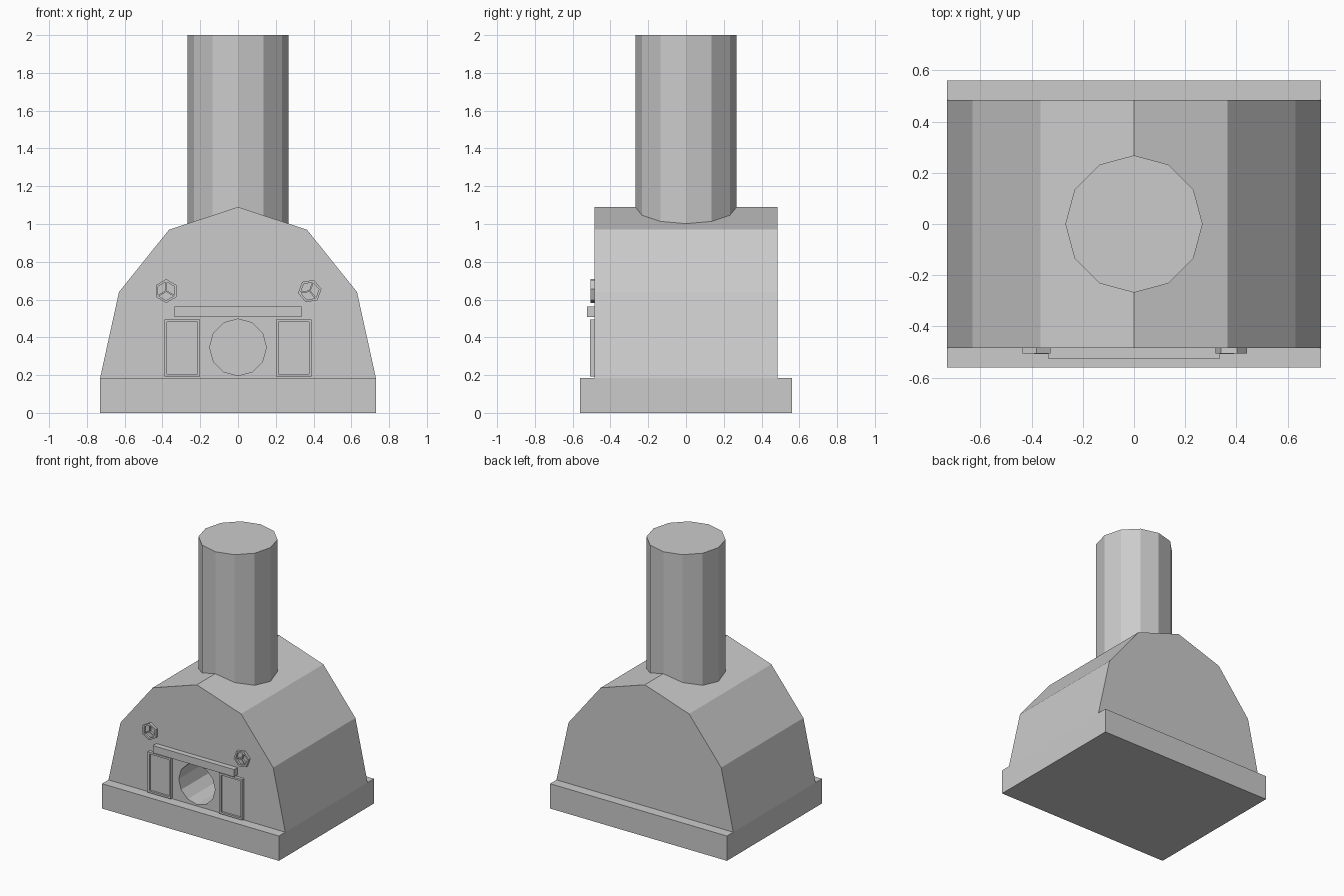
import bpy, bmesh, math
from mathutils import Matrix, Vector

cube = bpy.data.objects.get("Cube")
if cube:
    bpy.data.objects.remove(cube)

grey = bpy.data.materials.new("plain grey")
grey.use_nodes = True
grey.diffuse_color = (0.6, 0.6, 0.6, 1)
grey.node_tree.nodes["Principled BSDF"].inputs["Base Color"].default_value = (0.6, 0.6, 0.6, 1)

FRONT = -0.485


def finish(name, bm):
    bmesh.ops.recalc_face_normals(bm, faces=bm.faces)
    mesh = bpy.data.meshes.new(name)
    bm.to_mesh(mesh)
    bm.free()
    mesh.materials.append(grey)
    obj = bpy.data.objects.new(name, mesh)
    bpy.context.collection.objects.link(obj)
    return obj


def extrude_profile(name, points, y0, y1):
    """Solid made from an outline in the XZ plane."""
    bm = bmesh.new()
    face = bm.faces.new([bm.verts.new((x, y0, z)) for x, z in points])
    out = bmesh.ops.extrude_face_region(bm, geom=[face])
    verts = [v for v in out["geom"] if isinstance(v, bmesh.types.BMVert)]
    bmesh.ops.translate(bm, verts=verts, vec=(0, y1 - y0, 0))
    return finish(name, bm)


def box(name, x0, x1, y0, y1, z0, z1):
    return extrude_profile(name, [(x0, z0), (x1, z0), (x1, z1), (x0, z1)], y0, y1)


def ring_points(x, z, radius, sides, turn=0):
    return [(x + radius * math.cos(turn + i * math.tau / sides),
             z + radius * math.sin(turn + i * math.tau / sides)) for i in range(sides)]


def recess(obj, inset, depth):
    """Sink a panel into the front face."""
    bm = bmesh.new()
    bm.from_mesh(obj.data)
    face = min(bm.faces, key=lambda f: f.calc_center_median().y)
    bmesh.ops.inset_region(bm, faces=[face], thickness=inset, use_even_offset=True)
    walls = bmesh.ops.extrude_discrete_faces(bm, faces=[face])
    panel = walls["faces"][0]
    bmesh.ops.translate(bm, verts=panel.verts, vec=(0, depth, 0))
    bm.to_mesh(obj.data)
    bm.free()


# Plinth and faceted hood
box("base_plinth", -0.73, 0.73, -0.56, 0.56, 0, 0.185)
half = [(0.73, 0.185), (0.63, 0.64), (0.365, 0.97)]
outline = half + [(0, 1.09)] + [(-x, z) for x, z in reversed(half)]
body = extrude_profile("hood_body", outline, FRONT, -FRONT)

# Round opening in the front
cutter = extrude_profile("opening_cutter", ring_points(0, 0.347, 0.15, 12), -0.7, -0.1)
cutter.hide_render = True
cut = body.modifiers.new("opening", "BOOLEAN")
cut.operation = "DIFFERENCE"
cut.solver = "EXACT"
cut.object = cutter
bpy.context.view_layer.objects.active = body
body.select_set(True)
bpy.ops.object.modifier_apply(modifier=cut.name)
bpy.data.objects.remove(cutter)

# Chimney
bm = bmesh.new()
bmesh.ops.create_cone(bm, cap_ends=True, segments=12, radius1=0.268, radius2=0.268,
                      depth=1.02, matrix=Matrix.Translation((0, 0, 1.49)))
finish("chimney", bm)

# Shelf above the opening
box("shelf", -0.335, 0.335, -0.525, FRONT + 0.01, 0.507, 0.562)

# Framed panels and spoked hexagonal vents on each side
for side, turn, word in ((1, math.radians(10), "left"), (-1, math.radians(30), "right")):
    x = 0.295 * side
    panel = box(word + "_panel", x - 0.095, x + 0.095, -0.508, FRONT + 0.01, 0.192, 0.495)
    recess(panel, 0.014, 0.015)

    cx, cz = 0.38 * side, 0.645
    vent = extrude_profile(word + "_vent", ring_points(cx, cz, 0.063, 6, turn), -0.505, FRONT + 0.01)
    recess(vent, 0.012, 0.017)
    for i in range(3):
        a = turn + math.pi / 3 + i * math.tau / 3
        along = Vector((math.cos(a), math.sin(a)))
        across = Vector((-along.y, along.x)) * 0.004
        centre = Vector((cx, cz))
        tip = centre + along * 0.05
        extrude_profile(f"{word}_vent_spoke_{i + 1}",
                        [centre - across, tip - across, tip + across, centre + across],
                        -0.503, FRONT + 0.005)
